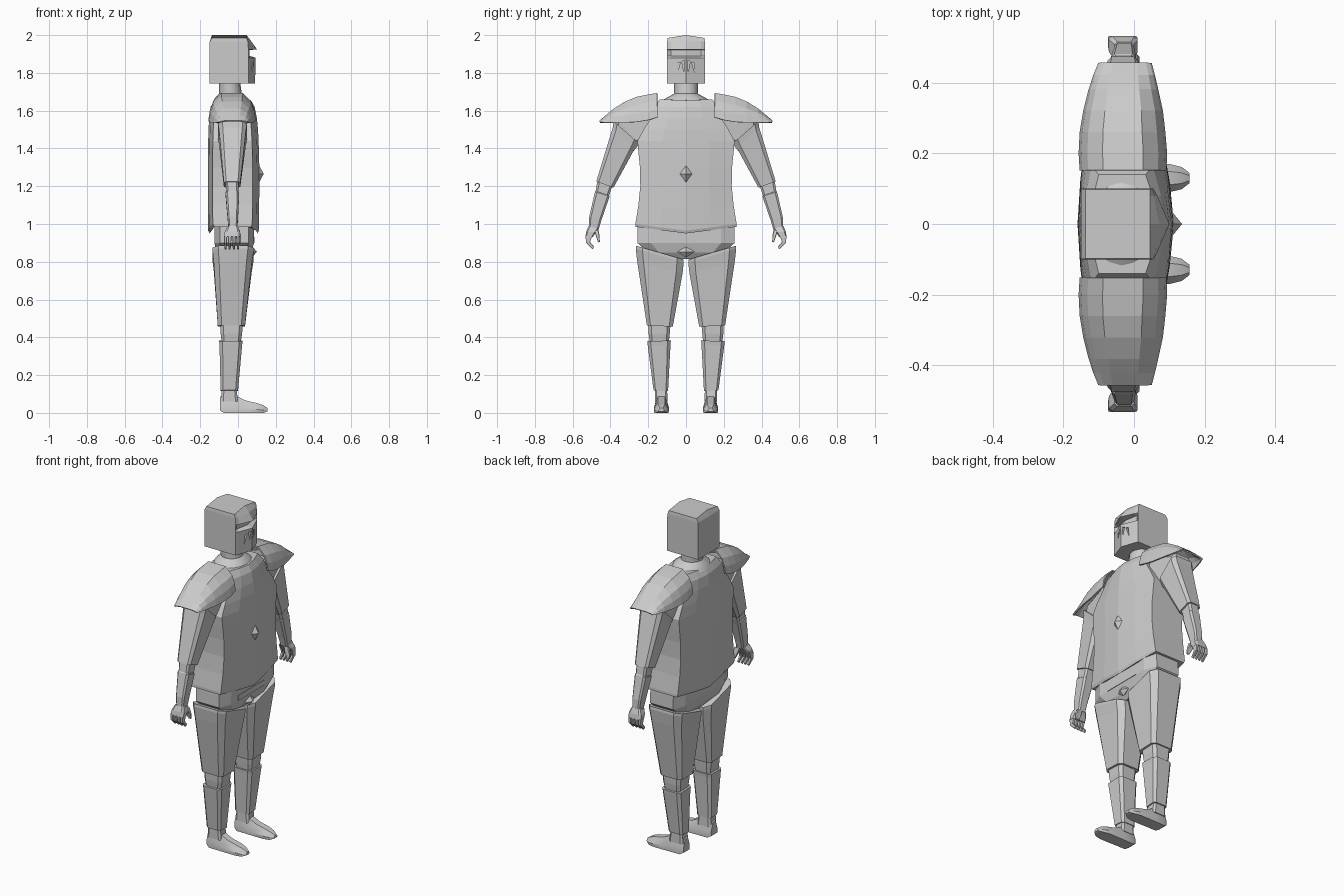
import bpy, bmesh, math

steel = bpy.data.materials.new("light grey steel")
steel.diffuse_color = (0.6, 0.6, 0.6, 1)


def loft(name, *chains, closed=True, mirror=True, thick=0, smooth=0):
    """Skin each chain of equal-length rings; mirrored parts are built on +y."""
    bm = bmesh.new()
    for chain in chains:
        rings = [[bm.verts.new(p) for p in ring] for ring in chain]
        n = len(rings[0])
        for a, b in zip(rings, rings[1:]):
            for i in range(n if closed else n - 1):
                j = (i + 1) % n
                bm.faces.new((a[i], a[j], b[j], b[i]))
        if closed:
            bm.faces.new(rings[0])
            bm.faces.new(rings[-1])
    bmesh.ops.recalc_face_normals(bm, faces=bm.faces[:])
    me = bpy.data.meshes.new(name)
    bm.to_mesh(me)
    bm.free()
    me.materials.append(steel)
    ob = bpy.data.objects.new(name, me)
    bpy.context.collection.objects.link(ob)
    if smooth:
        bpy.ops.object.select_all(action='DESELECT')
        ob.select_set(True)
        bpy.context.view_layer.objects.active = ob
        bpy.ops.object.shade_smooth_by_angle(angle=math.radians(smooth))
    if thick:
        m = ob.modifiers.new("thickness", 'SOLIDIFY')
        m.thickness, m.offset = thick, 0
    if mirror:
        m = ob.modifiers.new("mirror", 'MIRROR')
        m.use_axis = (False, True, False)
        m.use_clip = False
    return ob


def plate(x0, x1, yi, zi, yo, zo, c=0.14):
    """Chamfered limb section between an inner and an outer point."""
    uv = [(c, 0), (1 - c, 0), (1, c), (1, 1 - c), (1 - c, 1), (c, 1), (0, 1 - c), (0, c)]
    return [(x0 + u * (x1 - x0), yi + v * (yo - yi), zi + v * (zo - zi)) for u, v in uv]


def oval(cx, rx, ry, z, n=16):
    return [(cx + rx * math.cos(math.tau * i / n), ry * math.sin(math.tau * i / n), z)
            for i in range(n)]


def both(half):
    """Complete a half section (y >= 0, ends on the middle line)."""
    return half + [(x, -y, z) for x, y, z in half[-2:0:-1]]


def gem(name, x, z, rx, ry, rz):
    loft(name, [[(x, 0, z + rz)] * 4,
                [(x + rx, 0, z), (x, ry, z), (x - rx, 0, z), (x, -ry, z)],
                [(x, 0, z - rz)] * 4], mirror=False)


# Helmet with pointed face, sunken eye slit and overhanging brow
def helm(z, f, side=0.063, corner=0.055, back=-0.15, w=0.1, rise=0):
    return both([(back, 0, z + rise), (back, w, z), (corner, w, z),
                 (side, w * 0.8, z + rise * 0.2), (f, 0, z + rise)])


helmet = loft("helmet", [helm(1.745, 0.09), helm(1.88, 0.094), helm(1.89, 0.06, 0.045),
                         helm(1.92, 0.06, 0.045), helm(1.925, 0.1, 0.066),
                         helm(1.965, 0.072, 0.058, 0.052),
                         helm(1.985, 0.045, 0.045, 0.045, -0.138, 0.098, 0.015)], mirror=False)
slits = loft("breath_cutter", *[[[(x, y, z), (x, y + 0.014, z - 0.004), (x, y + dy, z - 0.06)]
                                 for x in (0.068, 0.13)]
                                for y, z, dy in ((0.008, 1.865, 0.004), (0.03, 1.855, 0.018))])
slits.hide_render = True
slits.display_type = 'WIRE'
cut = helmet.modifiers.new("breath slits", 'BOOLEAN')
cut.operation, cut.object, cut.solver = 'DIFFERENCE', slits, 'EXACT'

# Neck and collar
loft("neck", [oval(-0.035, 0.10, 0.14, 1.645), oval(-0.035, 0.085, 0.10, 1.67),
              oval(-0.04, 0.06, 0.062, 1.69), oval(-0.045, 0.055, 0.065, 1.76)],
     mirror=False, smooth=35)


# Breastplate: ridged front and back, waisted, hem dipping at the middle
def chest(z, w, f, b, dip=0):
    return both([(f, 0, z - dip), (f - 0.012, w * 0.5, z - dip * 0.5), (f - 0.035, w, z),
                 (b + 0.025, w, z), (b + 0.008, w * 0.5, z - dip * 0.5), (b, 0, z - dip)])


loft("breastplate", [chest(0.985, 0.268, 0.105, -0.15, 0.035), chest(1.0, 0.268, 0.11, -0.158, 0.035),
                     chest(1.1, 0.252, 0.112, -0.16, 0.02), chest(1.2, 0.242, 0.113, -0.16),
                     chest(1.3, 0.244, 0.113, -0.16), chest(1.38, 0.252, 0.111, -0.159),
                     chest(1.44, 0.257, 0.109, -0.158), chest(1.5, 0.225, 0.106, -0.156),
                     chest(1.56, 0.185, 0.1, -0.153), chest(1.62, 0.165, 0.088, -0.145),
                     chest(1.66, 0.14, 0.068, -0.125, 0.005)], mirror=False)
gem("chest_gem", 0.11, 1.265, 0.026, 0.032, 0.05)


# Shoulder guards: arched shells flattening outwards
def arch(y, x0, x1, zt, zb):
    d, h = x1 - x0, zt - zb
    uv = [(0, 0), (0.03, 0.35), (0.1, 0.68), (0.27, 1), (0.73, 1), (0.9, 0.68), (0.97, 0.35), (1, 0)]
    return [(x0 + u * d, y, zb + v * h) for u, v in uv]


loft("shoulder_guard", [arch(0.152, -0.15, 0.088, 1.69, 1.565), arch(0.2, -0.153, 0.09, 1.682, 1.55),
                        arch(0.26, -0.15, 0.085, 1.67, 1.54), arch(0.32, -0.14, 0.078, 1.645, 1.537),
                        arch(0.38, -0.125, 0.065, 1.608, 1.537), arch(0.42, -0.112, 0.056, 1.575, 1.537),
                        arch(0.455, -0.098, 0.047, 1.545, 1.537)], closed=False, thick=0.008)

# Arms: under sleeve, upper plate, forearm with cuff
loft("under_sleeve", [plate(-0.11, 0.05, 0.17, 1.45, 0.2, 1.62), plate(-0.095, 0.035, 0.25, 1.42, 0.37, 1.57),
                      plate(-0.07, 0.01, 0.33, 1.32, 0.41, 1.35)])
loft("upper_arm_plate", [plate(-0.105, 0.047, 0.255, 1.432, 0.383, 1.545),
                         plate(-0.1, 0.042, 0.268, 1.405, 0.388, 1.51),
                         plate(-0.075, 0.012, 0.384, 1.192, 0.475, 1.225)])
loft("forearm", [plate(-0.065, 0.003, 0.39, 1.2, 0.468, 1.235), plate(-0.062, 0.002, 0.408, 1.15, 0.478, 1.175),
                 plate(-0.066, 0.006, 0.404, 1.147, 0.482, 1.17),
                 plate(-0.055, 0.0, 0.448, 1.02, 0.512, 1.04), plate(-0.05, -0.004, 0.463, 0.97, 0.515, 0.985)])

# Hands with four curled fingers and a thumb
fingers = [[plate(x, x + 0.017, 0.497, 0.935, 0.532, 0.937), plate(x, x + 0.016, 0.508, 0.905, 0.529, 0.9),
            plate(x + 0.003, x + 0.013, 0.485, 0.878, 0.496, 0.866)]
           for x in (-0.074, -0.052, -0.03, -0.008)]
loft("hand", [plate(-0.055, 0.0, 0.462, 0.975, 0.516, 0.99), plate(-0.07, 0.01, 0.478, 0.955, 0.528, 0.96),
              plate(-0.073, 0.01, 0.494, 0.93, 0.533, 0.933)],
     [plate(-0.025, 0.008, 0.464, 0.972, 0.485, 0.96), plate(-0.015, 0.015, 0.458, 0.94, 0.477, 0.937),
      plate(0.0, 0.016, 0.456, 0.905, 0.466, 0.903)], *fingers)

# Hips, belt plate and loin stud
loft("hips", [plate(-0.125, 0.085, -0.255, 1.0, 0.255, 1.0), plate(-0.125, 0.085, -0.258, 0.9, 0.258, 0.9),
              plate(-0.115, 0.07, -0.2, 0.85, 0.2, 0.85), plate(-0.09, 0.045, -0.05, 0.815, 0.05, 0.815)],
     mirror=False)
loft("belt_plate", [[(x, -0.12, 0.9), (x, 0.12, 0.9), (x, 0.12, 0.93), (x, -0.12, 0.93)]
                    for x in (0.081, 0.088)], mirror=False)
gem("loin_stud", 0.075, 0.853, 0.025, 0.045, 0.03)

# Legs: thigh plate, knee, shin plate
loft("thigh_plate", [plate(-0.135, 0.083, 0.012, 0.812, 0.264, 0.885),
                     plate(-0.135, 0.083, 0.012, 0.795, 0.266, 0.87),
                     plate(-0.128, 0.073, 0.018, 0.74, 0.258, 0.8),
                     plate(-0.107, 0.037, 0.07, 0.457, 0.207, 0.462)])
loft("knee", [plate(-0.095, 0.025, 0.082, 0.47, 0.2, 0.47), plate(-0.092, 0.022, 0.086, 0.42, 0.198, 0.42),
              plate(-0.085, 0.012, 0.092, 0.36, 0.19, 0.36)])
loft("shin_plate", [plate(-0.1, 0.025, 0.08, 0.383, 0.205, 0.38), plate(-0.098, 0.022, 0.082, 0.36, 0.203, 0.36),
                    plate(-0.092, 0.0, 0.095, 0.115, 0.172, 0.12)])
loft("ankle", [plate(-0.085, -0.008, 0.1, 0.13, 0.165, 0.13), plate(-0.09, 0.0, 0.098, 0.06, 0.165, 0.06)])


# Pointed shoes
def shoe(x, w, h, z=0.0):
    y = 0.13
    return [(x, y - w, z), (x, y - w * 1.05, z + 0.35 * (h - z)), (x, y - w * 0.5, h),
            (x, y + w * 0.5, h), (x, y + w * 1.05, z + 0.35 * (h - z)), (x, y + w, z)]


loft("shoe", [shoe(-0.095, 0.028, 0.085, 0.012), shoe(-0.075, 0.036, 0.1), shoe(-0.01, 0.037, 0.09),
              shoe(0.04, 0.038, 0.066), shoe(0.1, 0.038, 0.052), shoe(0.135, 0.03, 0.04),
              shoe(0.157, 0.014, 0.025, 0.008)], smooth=30)
